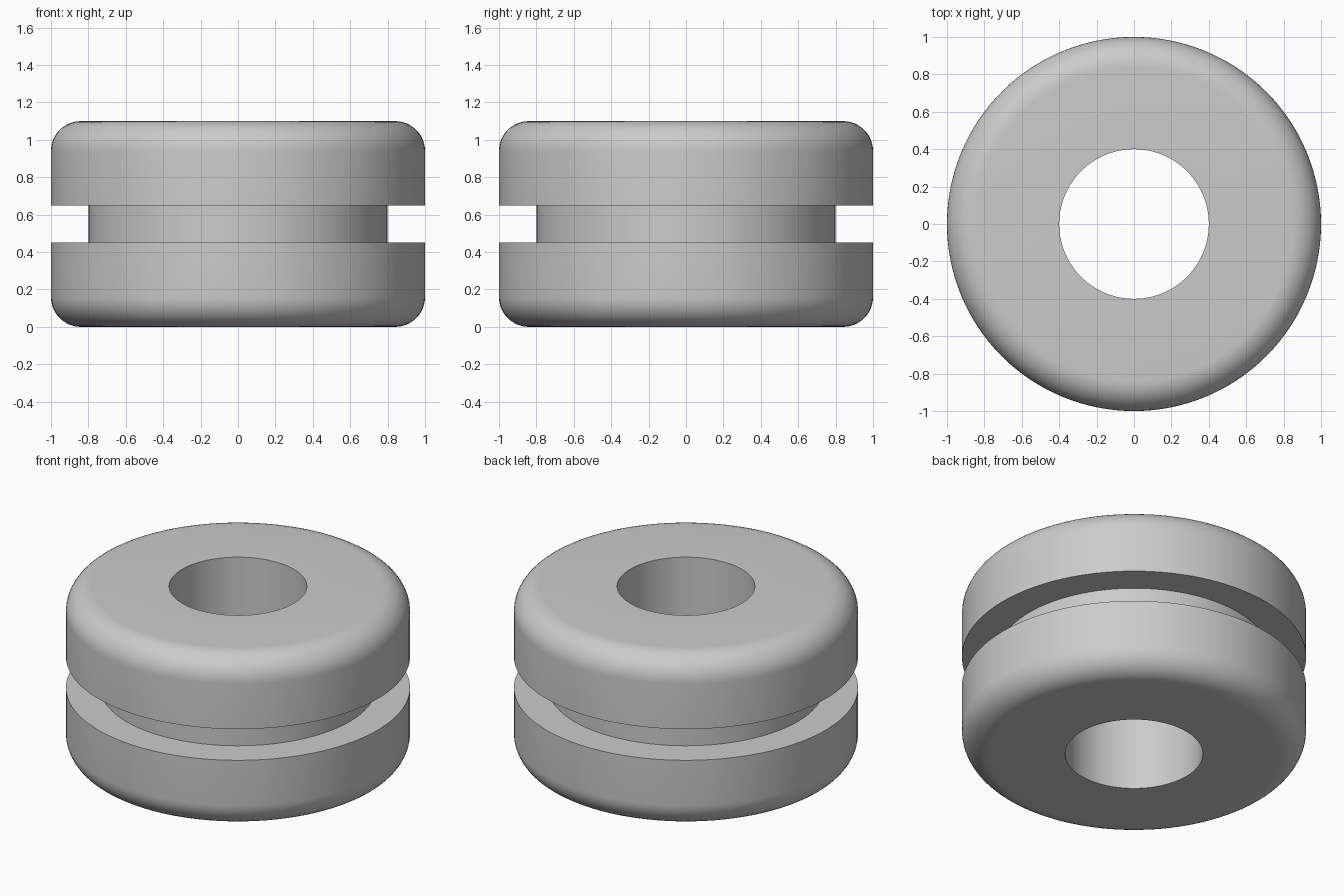
import bpy, bmesh
from math import pi, sin, cos

if "Cube" in bpy.data.objects:
    bpy.data.objects.remove(bpy.data.objects["Cube"], do_unlink=True)

HEIGHT, OUTER, BORE = 1.10, 1.0, 0.40
GROOVE_R, GROOVE_LOW, GROOVE_HIGH = 0.80, 0.45, 0.65
ROUND, ROUND_STEPS, SIDES = 0.16, 12, 128

# Grey rubber
rubber = bpy.data.materials.new("grey_rubber")
rubber.use_nodes = True
grey = (0.6, 0.6, 0.6, 1)
rubber.diffuse_color = grey
rubber.node_tree.nodes["Principled BSDF"].inputs["Base Color"].default_value = grey


def rounded_corner(z, start):
    """Quarter arc in (radius, height), turning outward from the given angle."""
    angles = [start + pi / 2 * i / ROUND_STEPS for i in range(ROUND_STEPS + 1)]
    return [(OUTER - ROUND + ROUND * cos(a), z + ROUND * sin(a)) for a in angles]


# Closed cross-section: bore, lower flange, groove, upper flange
profile = [(BORE, 0)]
profile += rounded_corner(ROUND, -pi / 2)
profile += [(OUTER, GROOVE_LOW), (GROOVE_R, GROOVE_LOW),
            (GROOVE_R, GROOVE_HIGH), (OUTER, GROOVE_HIGH)]
profile += rounded_corner(HEIGHT - ROUND, 0)
profile += [(BORE, HEIGHT)]

# Revolve the cross-section around the z axis
bm = bmesh.new()
verts = [bm.verts.new((r, 0, z)) for r, z in profile]
edges = [bm.edges.new((a, b)) for a, b in zip(verts, verts[1:] + verts[:1])]
bmesh.ops.spin(bm, geom=verts + edges, cent=(0, 0, 0), axis=(0, 0, 1),
               angle=2 * pi, steps=SIDES, use_merge=True)
bmesh.ops.remove_doubles(bm, verts=bm.verts, dist=1e-5)
bmesh.ops.recalc_face_normals(bm, faces=bm.faces)
mesh = bpy.data.meshes.new("grommet_body")
bm.to_mesh(mesh)
bm.free()
mesh.materials.append(rubber)

grommet = bpy.data.objects.new("grommet_body", mesh)
bpy.context.collection.objects.link(grommet)
bpy.ops.object.select_all(action="DESELECT")
grommet.select_set(True)
bpy.context.view_layer.objects.active = grommet
bpy.ops.object.shade_smooth_by_angle(angle=pi / 6)
